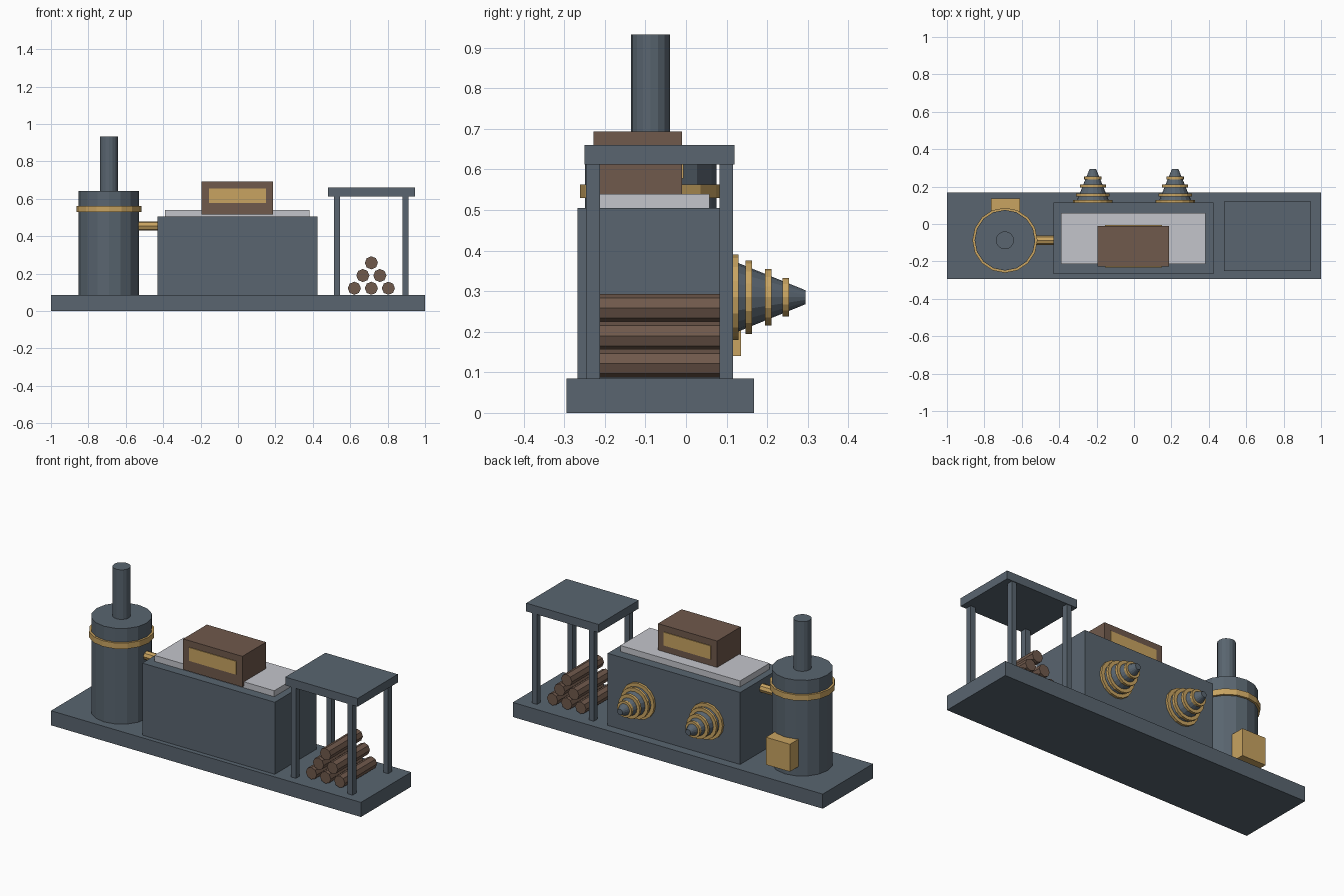
import bpy
import math
from mathutils import Vector

cube = bpy.data.objects.get("Cube")
if cube:
    bpy.data.objects.remove(cube, do_unlink=True)


def material(name, rgb):
    m = bpy.data.materials.new(name)
    m.use_nodes = True
    m.diffuse_color = (*rgb, 1)
    m.node_tree.nodes["Principled BSDF"].inputs["Base Color"].default_value = (*rgb, 1)
    return m


SLATE = material("slate grey", (0.10, 0.13, 0.16))
WOOD = material("brown wood", (0.16, 0.10, 0.072))
BRASS = material("brass", (0.58, 0.37, 0.12))
PALE = material("pale metal", (0.55, 0.56, 0.60))


def finish(name, mat):
    ob = bpy.context.object
    ob.name = ob.data.name = name
    ob.data.materials.append(mat)
    return ob


def box(name, mat, x, y, z):
    """Box from its (min, max) range on each axis."""
    bpy.ops.mesh.primitive_cube_add(size=1, location=[sum(r) / 2 for r in (x, y, z)])
    ob = finish(name, mat)
    ob.scale = [r[1] - r[0] for r in (x, y, z)]
    return ob


def rod(name, mat, start, end, r1, r2=None, sides=16):
    """Flat-sided cylinder or taper between two points."""
    a, b = Vector(start), Vector(end)
    bpy.ops.mesh.primitive_cone_add(vertices=sides, radius1=r1, location=(a + b) / 2,
                                    radius2=r1 if r2 is None else r2, depth=(b - a).length)
    ob = finish(name, mat)
    ob.rotation_euler = (b - a).to_track_quat('Z', 'Y').to_euler()
    return ob


# Base slab and main housing
box("base", SLATE, (-1, 1), (-0.295, 0.168), (0, 0.085))
box("housing", SLATE, (-0.43, 0.425), (-0.268, 0.115), (0.085, 0.505))
box("top_plate", PALE, (-0.39, 0.383), (-0.213, 0.058), (0.505, 0.54))

# Wooden cabinet with a brass panel on front and back
box("cabinet", WOOD, (-0.194, 0.188), (-0.228, -0.01), (0.515, 0.694))
for side, y in (("front", -0.228), ("back", -0.01)):
    box(side + "_panel", BRASS, (-0.155, 0.15), (y - 0.004, y + 0.004), (0.578, 0.656))

# Boiler, chimney, band, pipe and rear box
bx, by = -0.69, -0.087
rod("boiler", SLATE, (bx, by, 0.085), (bx, by, 0.643), 0.162)
rod("chimney", SLATE, (bx, by, 0.643), (bx, by, 0.932), 0.048)
rod("boiler_band", BRASS, (bx, by, 0.529), (bx, by, 0.563), 0.174)
rod("steam_pipe", BRASS, (-0.56, by, 0.455), (-0.42, by, 0.455), 0.025, sides=8)
box("rear_box", BRASS, (-0.765, -0.61), (0.04, 0.135), (0.14, 0.30))

# Ringed cones on the back of the housing
for side, x in (("right", -0.22), ("left", 0.22)):
    z = 0.285
    rod(side + "_cone", SLATE, (x, 0.11, z), (x, 0.295, z), 0.092, 0.017)
    for i, (y, r) in enumerate(((0.121, 0.105), (0.155, 0.09), (0.203, 0.07), (0.246, 0.047))):
        rod(f"{side}_cone_ring_{i + 1}", BRASS, (x, y - 0.008, z), (x, y + 0.008, z), r)

# Canopy on four posts
box("canopy_roof", SLATE, (0.48, 0.947), (-0.25, 0.12), (0.612, 0.66))
for side, x in (("right", 0.53), ("left", 0.896)):
    for end, y in (("front", -0.229), ("back", 0.099)):
        box(f"{end}_{side}_post", SLATE, (x - 0.016, x + 0.016), (y - 0.017, y + 0.017), (0.085, 0.612))

# Log pile, three rows
for row in range(3):
    count = 3 - row
    for i in range(count):
        x = 0.713 + (i - (count - 1) / 2) * 0.091
        z = 0.122 + row * 0.068
        rod(f"log_{row + 1}_{i + 1}", WOOD, (x, -0.213, z), (x, 0.083, z), 0.035, sides=8)
